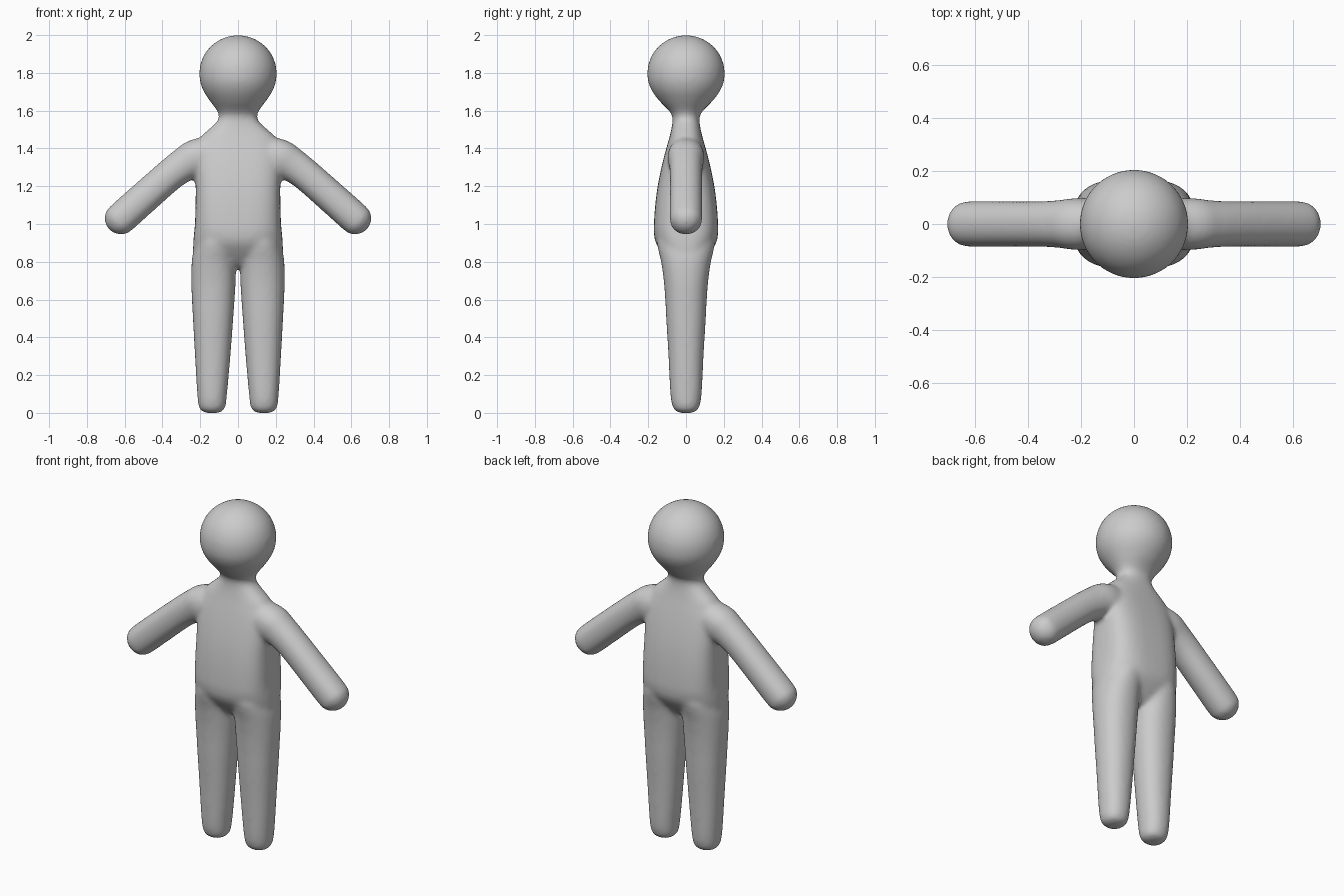
import bpy, bmesh, math

SIDES = 40
STEPS = 4


def catmull(p0, p1, p2, p3, t):
    return 0.5 * (2*p1 + (p2-p0)*t + (2*p0-5*p1+4*p2-p3)*t*t + (3*p1-p0-3*p2+p3)*t**3)


def loft(bm, sections, side=1):
    """Closed loft through (x, z, half width, half depth, roundness, tilt) sections."""
    n, smooth = len(sections), []
    for i in range(n - 1):
        q = [sections[min(max(k, 0), n - 1)] for k in (i-1, i, i+1, i+2)]
        for s in range(STEPS):
            smooth.append([catmull(*v, s / STEPS) for v in zip(*q)])
    smooth.append(sections[-1])
    rings = []
    for x, z, a, b, e, tilt in smooth:
        a, b, tilt = max(a, 0.002), max(b, 0.002), math.radians(tilt)
        ring = []
        for k in range(SIDES):
            w = 2 * math.pi * k / SIDES
            c, s = math.cos(w), math.sin(w)
            u = a * math.copysign(abs(c) ** (2 / e), c)
            v = b * math.copysign(abs(s) ** (2 / e), s)
            ring.append(bm.verts.new((side * (x + u*math.cos(tilt)), v, z + u*math.sin(tilt))))
        rings.append(ring)
    for r0, r1 in zip(rings, rings[1:]):
        for k in range(SIDES):
            j = (k + 1) % SIDES
            bm.faces.new((r0[k], r0[j], r1[j], r1[k]))
    bm.faces.new(rings[0][::-1])
    bm.faces.new(rings[-1])


# torso, neck and head: z, half width, half depth, roundness
trunk = [
    (.765, .03, .02, 2), (.775, .10, .06, 2), (.80, .19, .09, 2.1), (.85, .235, .13, 2.4),
    (.90, .237, .16, 2.6), (.95, .233, .17, 2.8), (1.0, .228, .17, 3), (1.1, .225, .163, 3.1),
    (1.2, .224, .15, 3.1), (1.3, .228, .13, 3), (1.38, .228, .11, 2.8), (1.43, .215, .096, 2.6),
    (1.47, .19, .085, 2.5), (1.51, .145, .076, 2.4), (1.55, .106, .071, 2.3), (1.58, .102, .076, 2.2),
    (1.61, .118, .10, 2.1), (1.65, .148, .14, 2), (1.7, .181, .178, 2), (1.75, .20, .20, 2),
    (1.8, .205, .205, 2), (1.85, .198, .198, 2), (1.9, .177, .177, 2), (1.94, .145, .145, 2),
    (1.97, .106, .106, 2), (1.99, .062, .062, 2), (2.0, .01, .01, 2)]

# leg: x, z, half width, half depth
leg = [
    (.137, 0, .03, .03), (.137, .006, .05, .05), (.137, .03, .07, .07), (.137, .10, .079, .083),
    (.134, .30, .094, .093), (.132, .50, .107, .105), (.131, .60, .113, .110), (.130, .70, .118, .118),
    (.128, .80, .117, .132), (.122, .86, .113, .146), (.115, .92, .10, .15), (.11, .96, .05, .08)]

# arm: x, z, half height, half depth, tilt of section
arm = [
    (.08, 1.38, .07, .07, 75), (.15, 1.37, .095, .09, 68), (.22, 1.35, .10, .098, 60),
    (.28, 1.317, .092, .09, 54), (.36, 1.26, .085, .086, 49), (.49, 1.146, .085, .086, 48),
    (.62, 1.03, .085, .086, 48), (.65, 1.003, .076, .076, 48), (.668, .987, .056, .056, 48),
    (.68, .977, .032, .032, 48), (.684, .973, .006, .006, 48)]

bm = bmesh.new()
loft(bm, [(0, z, a, b, e, 0) for z, a, b, e in trunk])
for side in (1, -1):
    loft(bm, [(x, z, a, b, 2.2, 0) for x, z, a, b in leg], side)
    loft(bm, [(x, z, a, b, 2.15, t) for x, z, a, b, t in arm], side)
bmesh.ops.recalc_face_normals(bm, faces=bm.faces[:])

mesh = bpy.data.meshes.new("figure_body")
bm.to_mesh(mesh)
bm.free()
body = bpy.data.objects.new("figure_body", mesh)
bpy.context.collection.objects.link(body)
for p in mesh.polygons:
    p.use_smooth = True

# fuse limbs and trunk into one soft skin
fuse = body.modifiers.new("fuse", 'REMESH')
fuse.mode = 'VOXEL'
fuse.voxel_size = 0.011
fuse.use_smooth_shade = True
soften = body.modifiers.new("soften", 'SMOOTH')
soften.factor = 0.5
soften.iterations = 14
